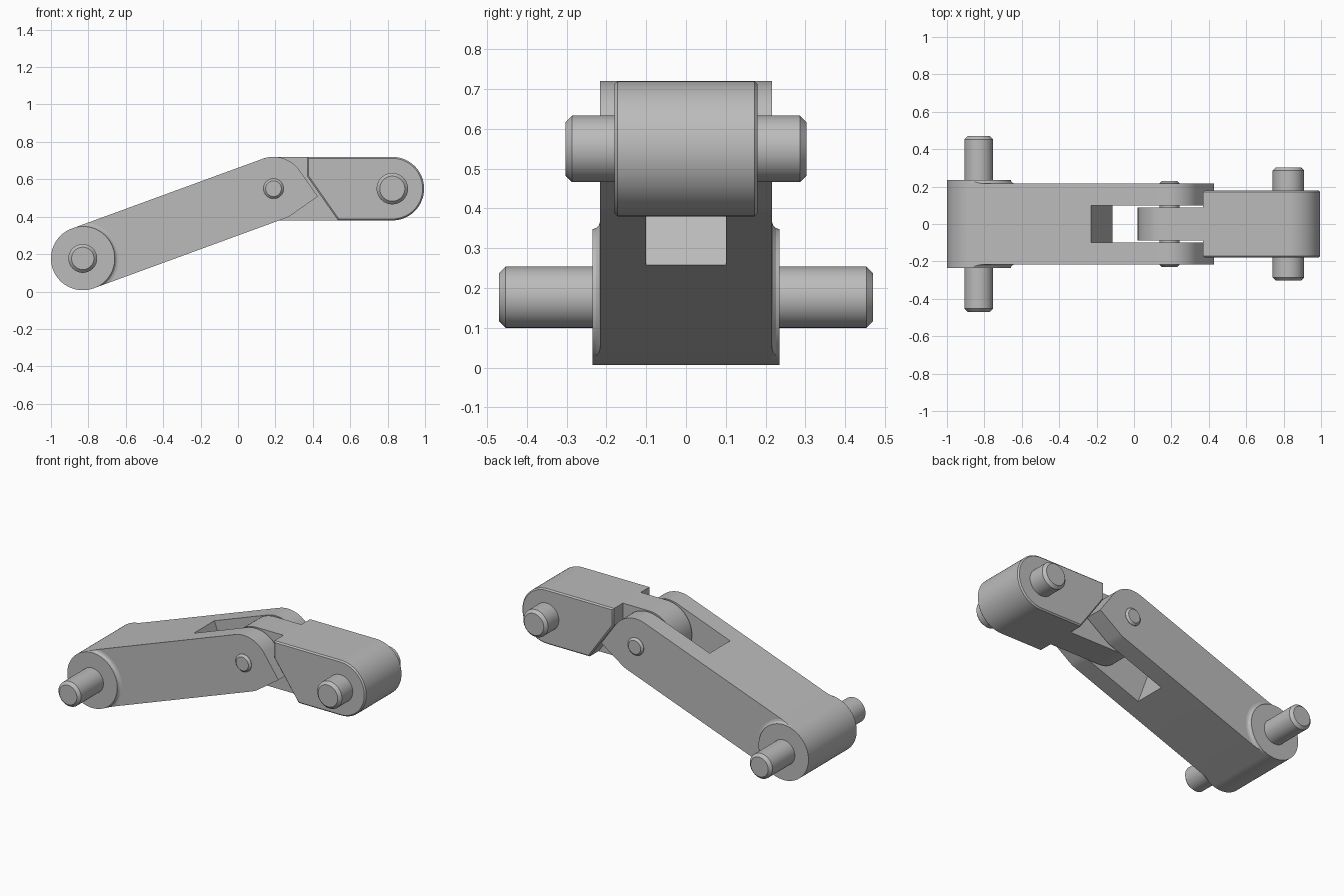
import bpy, bmesh, math
from mathutils import Vector

cube = bpy.data.objects.get("Cube")
if cube:
    bpy.data.objects.remove(cube, do_unlink=True)

steel = bpy.data.materials.new("plain grey")
steel.use_nodes = True
grey = (0.5, 0.5, 0.5, 1)
steel.diffuse_color = grey
steel.node_tree.nodes["Principled BSDF"].inputs["Base Color"].default_value = grey

# Joint centres in (x, z)
R = 0.17
FOOT = Vector((-0.83, 0.177))
ELBOW = Vector((0.19, 0.55))
TIP = Vector((0.825, 0.55))
axis = (ELBOW - FOOT).normalized()
normal = Vector((-axis.y, axis.x))
TILT = math.degrees(math.atan2(axis.y, axis.x))


def arc(centre, radius, start, end, steps=24):
    """Points on an arc, angles in degrees."""
    angles = [math.radians(start + (end - start) * i / steps) for i in range(steps + 1)]
    return [centre + radius * Vector((math.cos(a), math.sin(a))) for a in angles]


def prism(name, outline, half, bevel=0.0):
    """Extrude an (x, z) outline from y = -half to y = half, chamfering both rims."""
    bm = bmesh.new()
    face = bm.faces.new([bm.verts.new((p[0], -half, p[1])) for p in outline])
    moved = bmesh.ops.extrude_face_region(bm, geom=[face])["geom"]
    bmesh.ops.translate(bm, vec=(0, 2 * half, 0),
                        verts=[g for g in moved if isinstance(g, bmesh.types.BMVert)])
    if bevel:
        rims = [e for e in bm.edges if abs(e.verts[0].co.y - e.verts[1].co.y) < half]
        bmesh.ops.bevel(bm, geom=rims, offset=bevel, segments=1, affect='EDGES')
    return finish(name, bm)


def finish(name, bm):
    bmesh.ops.recalc_face_normals(bm, faces=bm.faces)
    mesh = bpy.data.meshes.new(name)
    bm.to_mesh(mesh)
    bm.free()
    mesh.materials.append(steel)
    obj = bpy.data.objects.new(name, mesh)
    bpy.context.collection.objects.link(obj)
    return obj


def smooth(obj):
    bpy.ops.object.select_all(action='DESELECT')
    obj.select_set(True)
    bpy.context.view_layer.objects.active = obj
    bpy.ops.object.shade_smooth_by_angle(angle=math.radians(25))


def cut(obj, cutter, operation):
    """Apply a boolean and throw the cutter away."""
    mod = obj.modifiers.new("cut", 'BOOLEAN')
    mod.operation = operation
    mod.solver = 'EXACT'
    mod.object = cutter
    bpy.context.view_layer.objects.active = obj
    bpy.ops.object.modifier_apply(modifier=mod.name)
    bpy.data.objects.remove(cutter, do_unlink=True)


def pin(name, centre, radius, half, chamfer):
    smooth(prism(name, arc(centre, radius, 0, 360, 48)[:-1], half, chamfer))


# Long forked arm: round foot, elbow with one square stop corner
STOP = 35
s = math.radians(STOP)
stop_corner = ELBOW + R * Vector((math.cos(s) + math.sin(s), math.sin(s) - math.cos(s)))
arm_outline = (arc(FOOT, R, TILT + 90, TILT + 270, 32)
               + arc(ELBOW, R, TILT - 90, STOP - 90, 4)
               + [stop_corner]
               + arc(ELBOW, R, STOP, TILT + 90, 16))
arm = prism("forked_arm", arm_outline, 0.216)

# Fork slot, square to the arm
slot = [FOOT + axis * u + normal * v
        for u, v in ((0.70, -0.4), (1.6, -0.4), (1.6, 0.4), (0.70, 0.4))]
cut(arm, prism("slot_cutter", slot, 0.1), 'DIFFERENCE')
smooth(arm)

# Raised bosses on the foot, with a small fillet trimmed to the arm
for side, label in ((-1, "front"), (1, "back")):
    bm = bmesh.new()
    rings = []
    for radius, y in ((0.192, 0.21), (0.192, 0.216), (0.181, 0.219), (0.174, 0.226), (0.171, 0.235)):
        rings.append([bm.verts.new((p.x, side * y, p.y))
                      for p in arc(FOOT, radius, 0, 360, 64)[:-1]])
    for a, b in zip(rings, rings[1:]):
        for i in range(len(a)):
            j = (i + 1) % len(a)
            bm.faces.new((a[i], a[j], b[j], b[i]))
    bm.faces.new(rings[0])
    bm.faces.new(rings[-1])
    boss = finish(label + "_foot_boss", bm)
    cut(boss, prism("boss_trimmer", arm_outline, 0.4), 'INTERSECT')
    smooth(boss)

# Short link: wide body with a slanted shoulder, and a narrow tongue
shoulder = [Vector((0.37, 0.72)), Vector((0.37, 0.615)), Vector((0.535, 0.38))]
smooth(prism("link_body", shoulder + arc(TIP, R, -90, 90, 32), 0.18, 0.008))
smooth(prism("link_tongue", arc(ELBOW, R, 90, 270, 32) + shoulder[::-1], 0.087))

# Pins
pin("foot_pin", FOOT, 0.077, 0.47, 0.017)
pin("elbow_pin", ELBOW, 0.054, 0.23, 0.012)
pin("tip_pin", TIP, 0.084, 0.303, 0.017)
